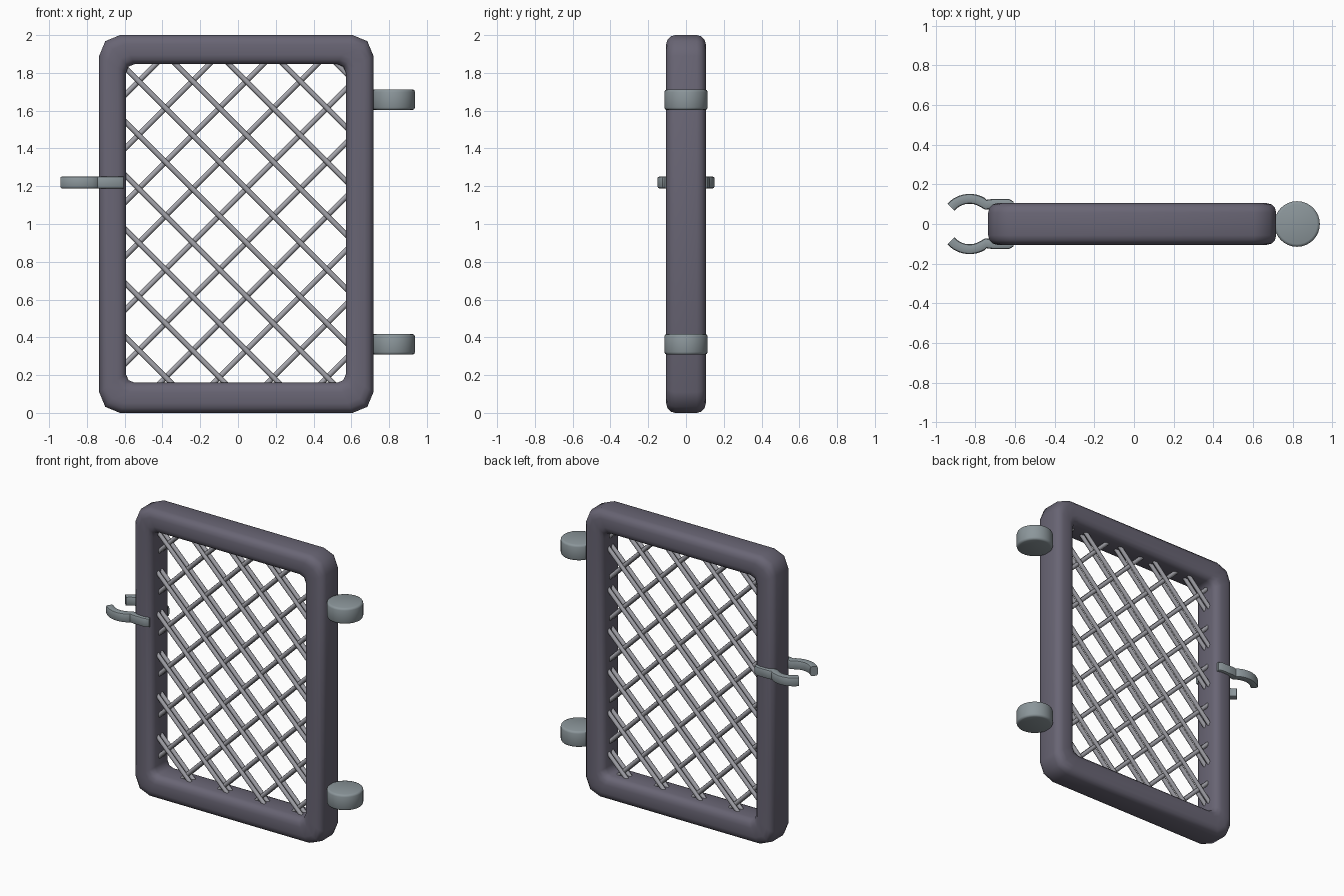
import bpy, bmesh, math
from mathutils import Vector, Matrix

if "Cube" in bpy.data.objects:
    bpy.data.objects.remove(bpy.data.objects["Cube"])


def material(name, rgb):
    m = bpy.data.materials.new(name)
    m.diffuse_color = (*rgb, 1)
    m.use_nodes = True
    m.node_tree.nodes["Principled BSDF"].inputs["Base Color"].default_value = m.diffuse_color
    return m


FRAME = material("dark violet grey", (0.14, 0.13, 0.175))
STEEL = material("blue grey metal", (0.26, 0.305, 0.325))
WIRE = material("light grey wire", (0.37, 0.37, 0.405))


def finish(bm, name, mat, angle=50):
    bmesh.ops.recalc_face_normals(bm, faces=bm.faces)
    me = bpy.data.meshes.new(name)
    bm.to_mesh(me)
    bm.free()
    me.materials.append(mat)
    ob = bpy.data.objects.new(name, me)
    bpy.context.collection.objects.link(ob)
    bpy.ops.object.select_all(action='DESELECT')
    ob.select_set(True)
    bpy.context.view_layer.objects.active = ob
    bpy.ops.object.shade_smooth_by_angle(angle=math.radians(angle))
    return ob


def bridge(bm, rings, closed):
    n = len(rings[0])
    for i in range(len(rings) if closed else len(rings) - 1):
        a, b = rings[i], rings[(i + 1) % len(rings)]
        for j in range(n):
            k = (j + 1) % n
            bm.faces.new((a[j], a[k], b[k], b[j]))
    if not closed:
        bm.faces.new(rings[0])
        bm.faces.new(rings[-1])


def round_rect(x0, x1, z0, z1, r, steps):
    # Closed outline with rounded corners
    pts = []
    for q, (cx, cz) in enumerate([(x1 - r, z1 - r), (x0 + r, z1 - r),
                                  (x0 + r, z0 + r), (x1 - r, z0 + r)]):
        for s in range(steps + 1):
            a = math.pi / 2 * (q + s / steps)
            pts.append((cx + r * math.cos(a), cz + r * math.sin(a)))
    return pts


# Gate frame: rounded section swept around a rounded rectangle
outer = round_rect(-0.735, 0.717, 0.0, 2.0, 0.11, 2)
inner = round_rect(-0.593, 0.571, 0.16, 1.846, 0.045, 2)
section = round_rect(0, 0.15, -0.105, 0.105, 0.048, 3)
bm = bmesh.new()
rings = []
for (ox, oz), (ix, iz) in zip(outer, inner):
    ring = []
    for w, y in section:
        t = w / 0.15
        ring.append(bm.verts.new((ox + (ix - ox) * t, y, oz + (iz - oz) * t)))
    rings.append(ring)
bridge(bm, rings, True)
finish(bm, "gate_frame", FRAME)

# Wire mesh: crossing diagonal rods in two close layers
X0, X1, Z0, Z1 = -0.61, 0.59, 0.14, 1.866


def rod(bm, a, b, r=0.014):
    d = b - a
    rot = d.to_track_quat('Z', 'Y').to_matrix().to_4x4()
    bmesh.ops.create_cone(bm, cap_ends=True, segments=8, radius1=r, radius2=r,
                          depth=d.length,
                          matrix=Matrix.Translation((a + b) / 2) @ rot)


bm = bmesh.new()
for slope, start, depths in ((-1, -0.195, (-0.028, 0.012)),
                             (1, 0.572 - 5 * 0.285, (-0.012, 0.028))):
    for k in range(14):
        c = start + 0.285 * k            # z = slope * x + c
        ends = sorted(((Z0 - c) / slope, (Z1 - c) / slope))
        xa, xb = max(X0, ends[0]), min(X1, ends[1])
        if xb - xa < 0.04:
            continue
        for y in depths:
            rod(bm, Vector((xa, y, slope * xa + c)),
                Vector((xb, y, slope * xb + c)))
finish(bm, "wire_mesh", WIRE)

# Hinges: short cylinders with softened rims
for name, z in (("upper_hinge", 1.658), ("lower_hinge", 0.363)):
    bm = bmesh.new()
    bmesh.ops.create_cone(bm, cap_ends=True, segments=32, radius1=0.115,
                          radius2=0.115, depth=0.11,
                          matrix=Matrix.Translation((0.822, 0, z)))
    rims = [e for e in bm.edges if abs(e.verts[0].co.z - e.verts[1].co.z) < 1e-4]
    bmesh.ops.bevel(bm, geom=rims, offset=0.014, segments=2, profile=0.5,
                    affect='EDGES')
    finish(bm, name, STEEL)

# Latch fork: two mirrored curved prongs, each ending in a straight arm
path = []
for i in range(11):
    a = math.radians(138 - i * 8.8)
    path.append(Vector((-0.829 + 0.127 * math.cos(a), 0.127 * math.sin(a))))
path += [Vector((-0.715, 0.101)), Vector((-0.63, 0.101)), Vector((-0.61, 0.096))]
profile = round_rect(-0.025, 0.025, -0.032, 0.032, 0.012, 2)
for name, side in (("latch_prong_back", 1), ("latch_prong_front", -1)):
    bm = bmesh.new()
    rings = []
    for i, p in enumerate(path):
        d = (path[min(i + 1, len(path) - 1)] - path[max(i - 1, 0)]).normalized()
        n = Vector((-d.y, d.x))
        s = 0.65 if i == len(path) - 1 else 1
        rings.append([bm.verts.new((p.x + n.x * u * s, side * (p.y + n.y * u * s),
                                    1.22 + v)) for u, v in profile])
    bridge(bm, rings, False)
    finish(bm, name, STEEL, 40)
